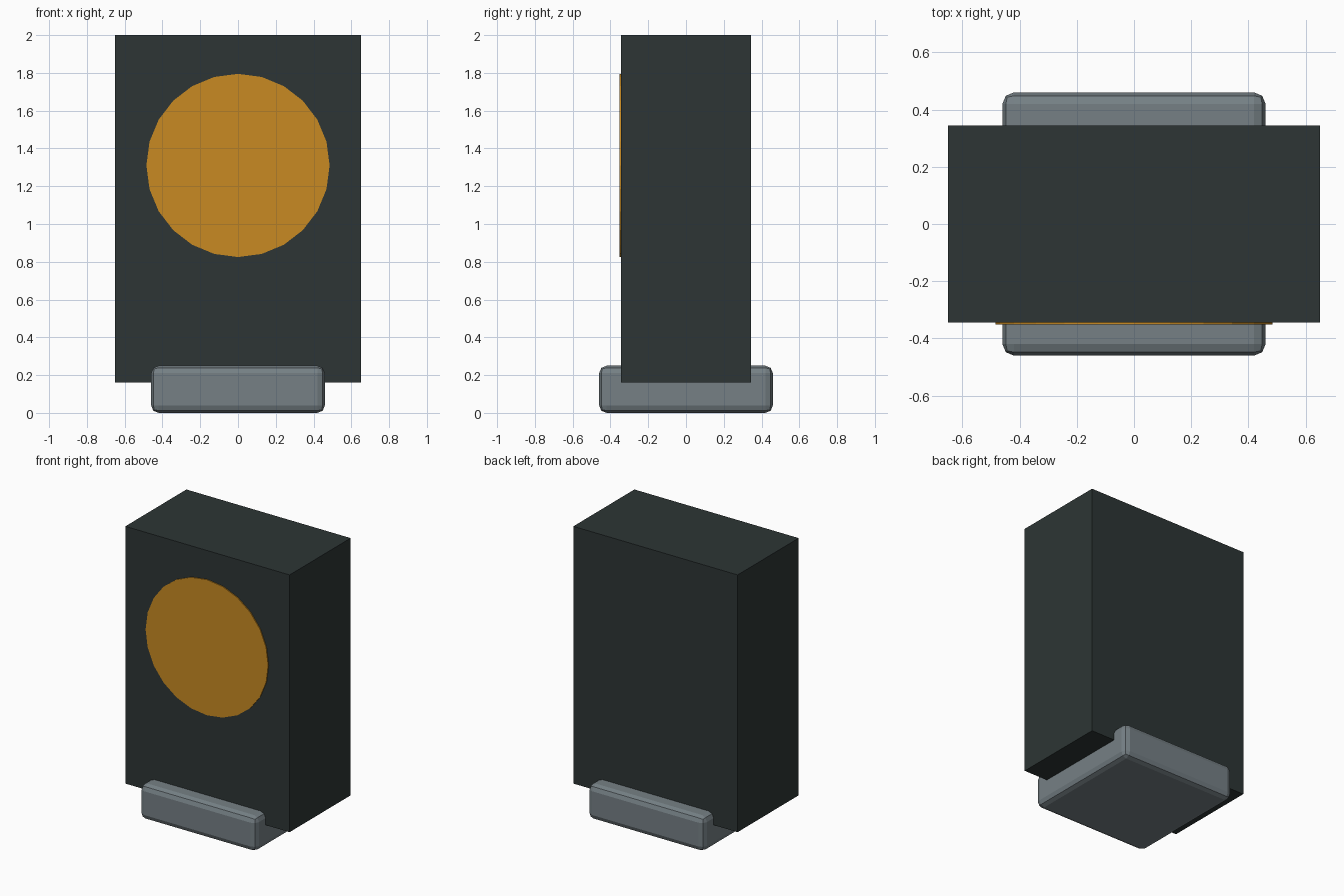
import bpy
import math

if "Cube" in bpy.data.objects:
    bpy.data.objects.remove(bpy.data.objects["Cube"])


def material(name, rgb):
    mat = bpy.data.materials.new(name)
    mat.use_nodes = True
    colour = (*rgb, 1)
    mat.diffuse_color = colour
    mat.node_tree.nodes["Principled BSDF"].inputs["Base Color"].default_value = colour
    return mat


def box(name, size, z_low, mat):
    bpy.ops.mesh.primitive_cube_add(size=1, location=(0, 0, z_low + size[2] / 2))
    obj = bpy.context.object
    obj.name = name
    obj.scale = size
    bpy.ops.object.transform_apply(location=False, rotation=False, scale=True)
    obj.data.materials.append(mat)
    return obj


charcoal = material("charcoal", (0.026, 0.036, 0.035))
grey = material("slate grey", (0.18, 0.216, 0.235))
amber = material("amber", (0.578, 0.254, 0.016))

# Upright slab body
box("body", (1.3, 0.69, 1.84), 0.16, charcoal)

# Square foot with rounded edges
base = box("base", (0.92, 0.92, 0.25), 0, grey)
bevel = base.modifiers.new("rounded edges", "BEVEL")
bevel.width = 0.04
bevel.segments = 2

# Round disc on the front
bpy.ops.mesh.primitive_cylinder_add(
    vertices=24, radius=0.485, depth=0.008,
    location=(0, -0.348, 1.31), rotation=(math.pi / 2, 0, 0))
disc = bpy.context.object
disc.name = "front_disc"
disc.data.materials.append(amber)
